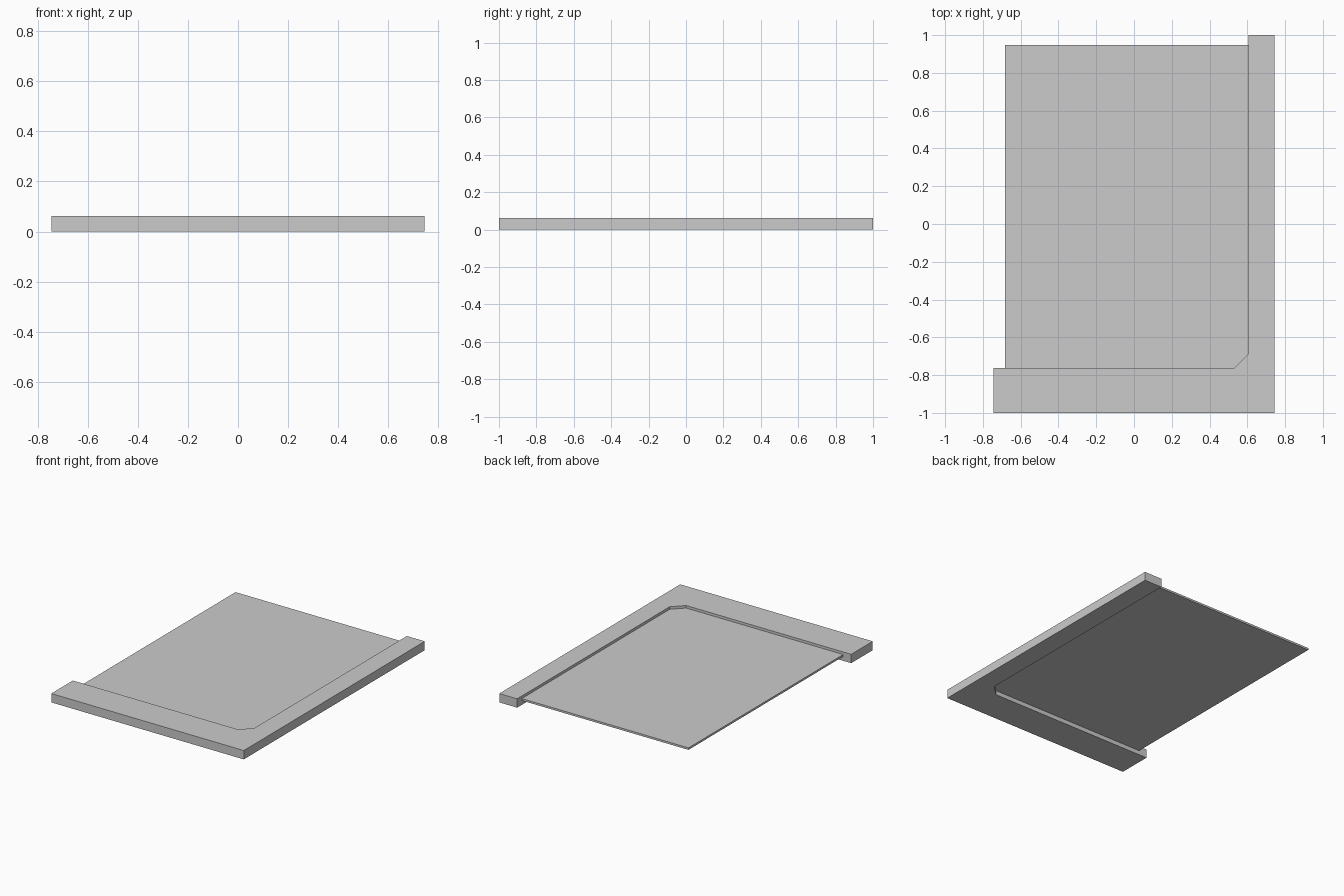
import bpy, bmesh

if "Cube" in bpy.data.objects:
    bpy.data.objects.remove(bpy.data.objects["Cube"])


def plate(name, outline, z0, z1):
    """Extrude a flat counter-clockwise outline from z0 to z1."""
    bm = bmesh.new()
    face = bm.faces.new([bm.verts.new((x, y, z0)) for x, y in outline])
    top = bmesh.ops.extrude_face_region(bm, geom=[face], use_keep_orig=True)
    verts = [g for g in top["geom"] if isinstance(g, bmesh.types.BMVert)]
    bmesh.ops.translate(bm, vec=(0, 0, z1 - z0), verts=verts)
    bmesh.ops.recalc_face_normals(bm, faces=bm.faces)
    mesh = bpy.data.meshes.new(name)
    bm.to_mesh(mesh)
    bm.free()
    obj = bpy.data.objects.new(name, mesh)
    bpy.context.collection.objects.link(obj)
    return obj


# L-shaped border with a chamfered inner corner
W, D, H = 0.745, 1.0, 0.062
plate("corner_border", [
    (-W, -D), (W, -D), (W, D), (0.607, D),
    (0.607, -0.687), (0.532, -0.762), (-W, -0.762),
], 0.0, H)

# thin sheet held partway up the border, its edges tucked inside it
PX, PY = 0.683, 0.948
plate("inset_sheet", [(-PX, -PY), (PX, -PY), (PX, PY), (-PX, PY)], 0.03, 0.044)
